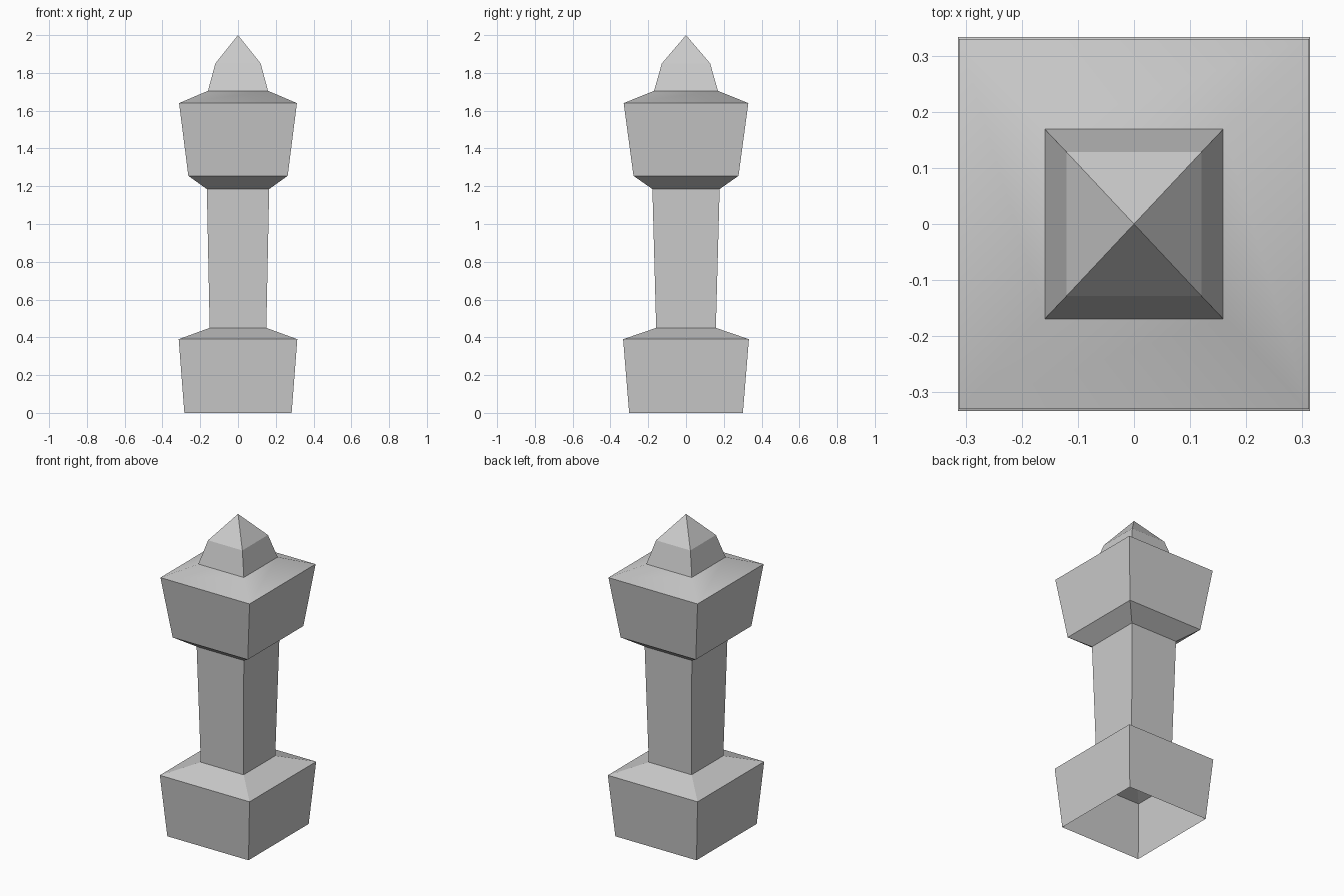
import bpy
import bmesh

cube = bpy.data.objects.get("Cube")
if cube:
    bpy.data.objects.remove(cube, do_unlink=True)

stone = bpy.data.materials.new("grey stone")
stone.use_nodes = True
stone.diffuse_color = (0.6, 0.6, 0.6, 1)
stone.node_tree.nodes["Principled BSDF"].inputs["Base Color"].default_value = stone.diffuse_color


def tapered_part(name, rings, apex=None, smooth_top=False):
    """Open shell through rectangles (half x, half y, height), optionally closed to a point."""
    bm = bmesh.new()
    loops = [[bm.verts.new((sx * hx, sy * hy, z))
              for sx, sy in ((-1, -1), (1, -1), (1, 1), (-1, 1))]
             for hx, hy, z in rings]
    for level, (low, high) in enumerate(zip(loops, loops[1:])):
        for i in range(4):
            j = (i + 1) % 4
            face = bm.faces.new((low[i], low[j], high[j], high[i]))
            face.smooth = smooth_top and level == len(loops) - 2
    if apex is not None:
        tip = bm.verts.new((0, 0, apex))
        for i in range(4):
            bm.faces.new((loops[-1][i], loops[-1][(i + 1) % 4], tip))
    mesh = bpy.data.meshes.new(name)
    bm.to_mesh(mesh)
    bm.free()
    mesh.materials.append(stone)
    bpy.context.collection.objects.link(bpy.data.objects.new(name, mesh))


# Rectangles shared by neighbouring parts
shaft_foot = (0.15, 0.158, 0.45)
shaft_neck = (0.165, 0.178, 1.185)
cap_top = (0.159, 0.169, 1.705)

# Hollow base, open underneath, with a sloped shoulder
tapered_part("base", [(0.284, 0.301, 0), (0.314, 0.333, 0.39), shaft_foot])
# Shaft, slightly wider at the top
tapered_part("shaft", [shaft_foot, shaft_neck])
# Flared capital with a softly shaded shoulder
tapered_part("capital", [shaft_neck, (0.263, 0.278, 1.255), (0.312, 0.33, 1.64), cap_top],
             smooth_top=True)
# Pointed finial
tapered_part("finial", [cap_top, (0.12, 0.128, 1.85)], apex=2.0)
